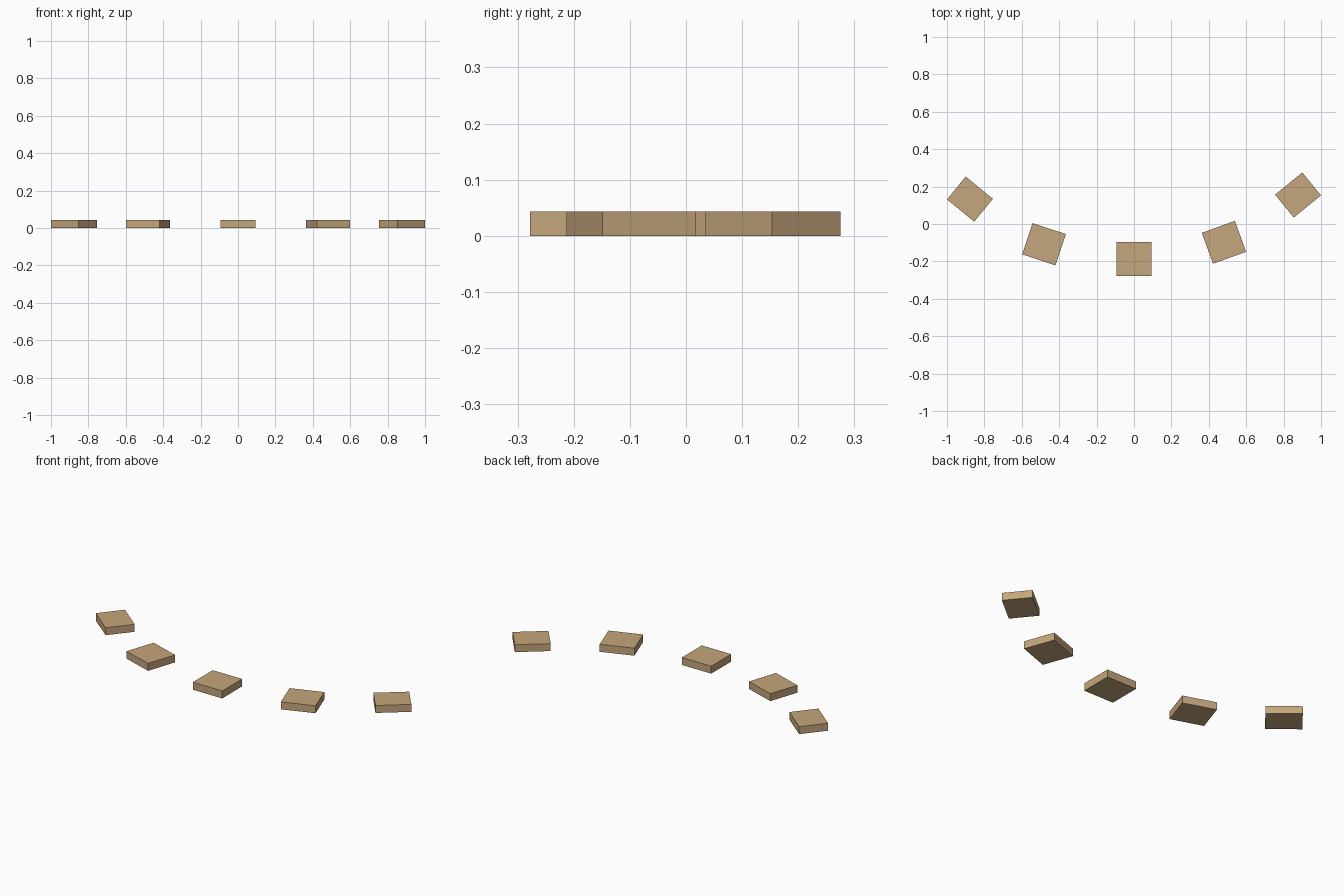
import bpy
from math import radians

if "Cube" in bpy.data.objects:
    bpy.data.objects.remove(bpy.data.objects["Cube"])

WIDTH, HEIGHT = 0.188, 0.043

tan = bpy.data.materials.new("tan")
tan.diffuse_color = (0.56, 0.38, 0.20, 1)
tan.use_nodes = True
tan.node_tree.nodes["Principled BSDF"].inputs["Base Color"].default_value = tan.diffuse_color


def slab(name, x, y, depth, angle):
    bpy.ops.mesh.primitive_cube_add(size=1, location=(x, y, HEIGHT / 2),
                                    rotation=(0, 0, radians(angle)))
    ob = bpy.context.object
    ob.name = name
    ob.scale = (WIDTH, depth, HEIGHT)
    bpy.ops.object.transform_apply(location=False, rotation=False, scale=True)
    ob.data.materials.append(tan)


# Stepping slabs laid along an arc: name, x, y, depth, turn in degrees
for args in [
    ("slab_far_left", -0.877, 0.133, 0.158, -39.2),
    ("slab_left", -0.481, -0.108, 0.176, -18.4),
    ("slab_middle", 0.0, -0.187, 0.182, 0),
    ("slab_right", 0.481, -0.098, 0.176, 20),
    ("slab_far_right", 0.877, 0.155, 0.158, 39.2),
]:
    slab(*args)
